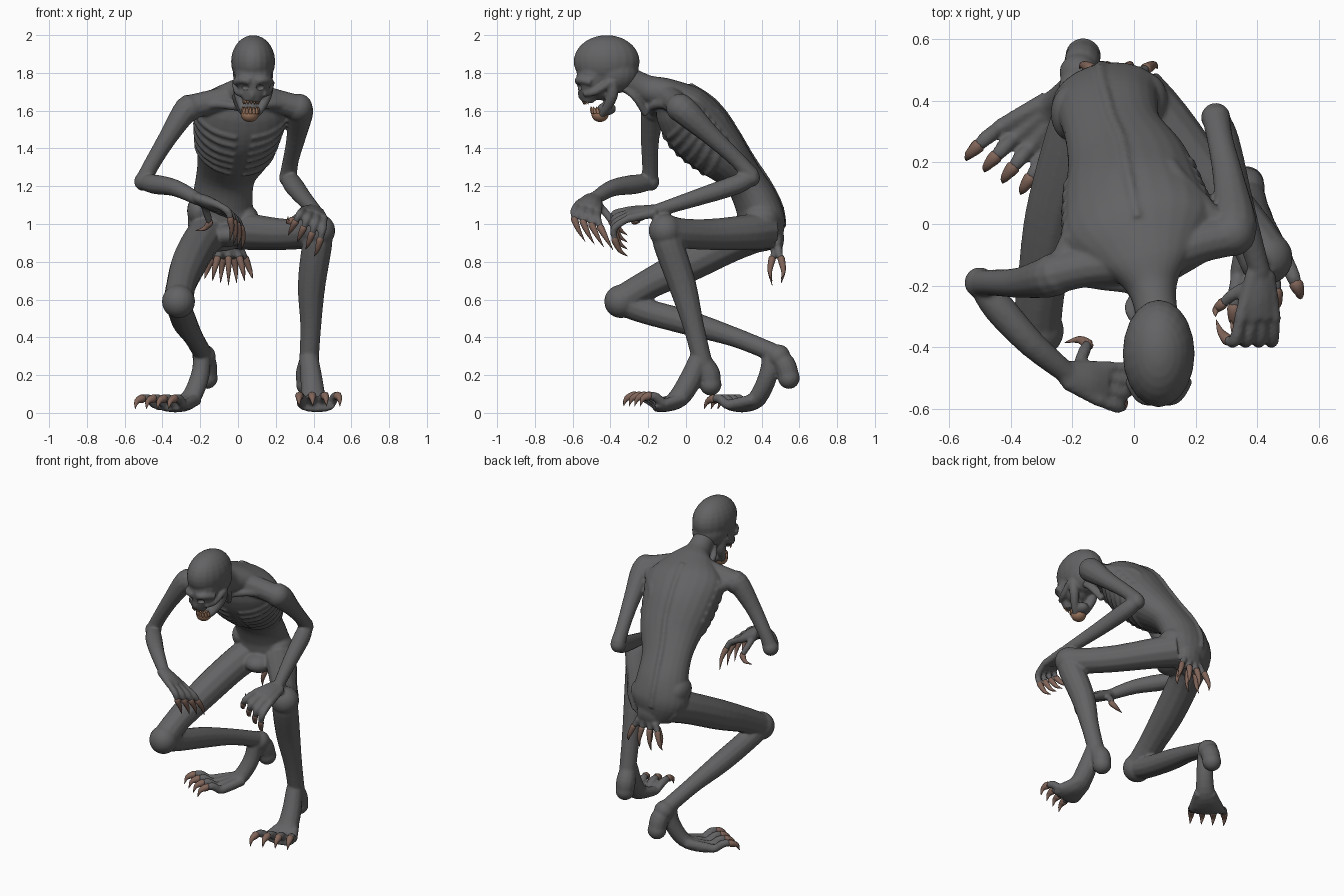
import bpy, bmesh, math
from mathutils import Vector, Matrix


def material(name, rgb):
    m = bpy.data.materials.new(name)
    m.diffuse_color = (*rgb, 1)
    return m


SKIN = material("ash grey skin", (0.124, 0.124, 0.129))
HORN = material("brown horn", (0.22, 0.13, 0.10))
GUM = material("tan mouth bone", (0.33, 0.18, 0.11))


def spline(pts, t):
    """Catmull-Rom sample of n-dimensional points."""
    i = min(int(t), len(pts) - 2)
    u = t - i
    p = [Vector(pts[max(0, min(len(pts) - 1, i + k))]) for k in (-1, 0, 1, 2)]
    return 0.5 * (2 * p[1] + (p[2] - p[0]) * u + (2 * p[0] - 5 * p[1] + 4 * p[2] - p[3]) * u * u
                  + (3 * p[1] - p[0] - 3 * p[2] + p[3]) * u ** 3)


def frame(pts, t, side):
    """Centre, side, back and radii at t along a path."""
    c = spline(pts, t)
    e = len(pts) - 1
    tan = (spline(pts, min(t + .05, e)) - spline(pts, max(t - .05, 0)))
    tan = Vector(tan[:3]).normalized()
    s = (side - tan * side.dot(tan)).normalized()
    return Vector(c[:3]), s, tan.cross(s), c[3], c[4]


def tube(bm, pts, side=None, sides=12, steps=4):
    """Closed tube through (x, y, z, r) or (x, y, z, half_width, half_depth)."""
    pts = [tuple(p) if len(p) == 5 else (*p, p[3]) for p in pts]
    if side is None:
        ts = [(Vector(b[:3]) - Vector(a[:3])).normalized() for a, b in zip(pts, pts[1:])]
        k = min(range(3), key=lambda a: max(abs(t[a]) for t in ts))
        side = Vector([float(a == k) for a in range(3)])
    rings = []
    for n in range((len(pts) - 1) * steps + 1):
        c, s, b, w, d = frame(pts, n / steps, Vector(side))
        w, d = max(w, .001), max(d, .001)
        rings.append([bm.verts.new(c + s * w * math.cos(a) + b * d * math.sin(a))
                      for a in (2 * math.pi * j / sides for j in range(sides))])
    for r, q in zip(rings, rings[1:]):
        for j in range(sides):
            bm.faces.new((r[j - 1], r[j], q[j], q[j - 1]))
    bm.faces.new(rings[0][::-1])
    bm.faces.new(rings[-1])


def ball(bm, c, r):
    r = r if isinstance(r, tuple) else (r, r, r)
    bmesh.ops.create_uvsphere(bm, u_segments=20, v_segments=14, radius=1,
                              matrix=Matrix.Translation(c) @ Matrix.Diagonal((*r, 1)))


def finish(bm, name, mat, voxel=0, smooth=3):
    bmesh.ops.recalc_face_normals(bm, faces=bm.faces)
    me = bpy.data.meshes.new(name)
    bm.to_mesh(me)
    bm.free()
    ob = bpy.data.objects.new(name, me)
    bpy.context.collection.objects.link(ob)
    me.materials.append(mat)
    for p in me.polygons:
        p.use_smooth = True
    if voxel:
        m = ob.modifiers.new("fuse", 'REMESH')
        m.mode, m.voxel_size, m.use_smooth_shade = 'VOXEL', voxel, True
        m = ob.modifiers.new("soften", 'SMOOTH')
        m.factor, m.iterations = 0.5, smooth
    return ob


def digit(skin, horn, base, j1, j2, c1, c2, r):
    """One finger or toe with two bones and a hooked claw; offsets add up."""
    p = [Vector(base)]
    for o in (j1, j2, c1, c2):
        p.append(p[-1] + Vector(o))
    tube(skin, [(*p[0], r * 1.1), (*p[1], r * 1.15), (*p[2], r * .9)], sides=8)
    tube(horn, [(*p[2].lerp(p[1], .3), r * .8), (*p[2], r * 1.05), (*p[3], r * .65), (*p[4], .001)],
         sides=8, steps=3)


def digits(skin, horn, root, knuckle, across, fan, j1, j2, c1, c2, r):
    """Palm bones from root plus four fanned digits."""
    for s in (-1.5, -.5, .5, 1.5):
        base = Vector(knuckle) + Vector(across) * s
        f = Vector(fan) * s
        tube(skin, [(*(Vector(root) + Vector(across) * s * .4), r * 1.5),
                    (*base, r * 1.25)], sides=8)
        digit(skin, horn, base, Vector(j1) + f, Vector(j2) + f * .7, Vector(c1) + f * .5, c2, r)


body, claws = bmesh.new(), bmesh.new()

# torso, pelvis to neck
TWIST = Vector((1, .2, 0))
torso = [(-.07, .43, .87, .10, .07), (-.085, .405, .99, .18, .12), (-.085, .375, 1.11, .165, .115),
         (-.065, .295, 1.25, .16, .105), (-.02, .175, 1.38, .205, .145), (0, .065, 1.50, .235, .17),
         (.02, -.03, 1.615, .245, .145), (.04, -.11, 1.685, .16, .09), (.06, -.21, 1.715, .08, .075),
         (.08, -.33, 1.775, .068, .07)]
tube(body, torso, TWIST, 24, 5)

# ribs on both sides, shallow
for k in range(6):
    for sx in (-1, 1):
        rib = []
        for a in (-80, -55, -30, -5, 20):
            a = math.radians(a)
            c, s, b, w, d = frame(torso, 4.25 + k * .32 + .4 * math.sin(a), TWIST)
            p = c + (s * sx * w * math.cos(a) + b * d * math.sin(a)) * .965
            rib.append((*p, .017))
        tube(body, rib, sides=8)

# spine ridge
tube(body, [(*(c + b * d * .97), .017) for c, s, b, w, d in
            (frame(torso, .8 + i * .8, TWIST) for i in range(8))], sides=8)

# shoulder bridges, collarbones and shoulder blades
for sh, blade in (((.31, -.04, 1.62), (.13, .15, 1.58)), ((-.25, -.16, 1.62), (-.14, .08, 1.58))):
    tube(body, [(.05, -.12, 1.69, .07), (*(Vector((.05, -.10, 1.69)).lerp(Vector(sh), .6)), .065), (*sh, .065)])
    tube(body, [(.04, -.21, 1.61, .02), (*(Vector((.04, -.22, 1.65)).lerp(Vector(sh), .5)), .025), (*sh, .03)])
    tube(body, [(*sh, .04), (*blade, .04), (blade[0] * .9, blade[1] + .08, 1.46, .02)])

# neck tendons
for x in (-.015, .12):
    tube(body, [(x * .6 + .04, -.34, 1.73, .02), (x, -.27, 1.67, .018), (.04 + x * .3, -.21, 1.58, .02)])

# arms
tube(body, [(.30, -.05, 1.63, .06), (.325, -.01, 1.60, .075), (.31, .13, 1.47, .053), (.28, .27, 1.34, .043),
            (.265, .35, 1.25, .047)])
tube(body, [(.265, .35, 1.25, .04), (.29, .27, 1.21, .052), (.345, .06, 1.14, .045), (.41, -.16, 1.07, .034)])
tube(body, [(-.23, -.15, 1.62, .06), (-.27, -.17, 1.61, .068), (-.37, -.19, 1.46, .05), (-.46, -.19, 1.31, .043),
            (-.505, -.19, 1.22, .045)])
tube(body, [(-.50, -.19, 1.22, .04), (-.44, -.27, 1.21, .052), (-.33, -.39, 1.19, .045), (-.21, -.49, 1.13, .034)])

# rounded joints: shoulders, elbows, knees, heels
for c, r in (((.32, -.03, 1.615), .075), ((-.26, -.165, 1.61), .07), ((.265, .345, 1.245), .048),
             ((-.50, -.19, 1.225), .05), ((-.315, -.345, .59), .088), ((.427, -.11, .965), .088),
             ((-.165, .545, .185), .058), ((-.18, .49, .30), .062), ((.365, .13, .15), .058)):
    ball(body, c, r)

# hands
digits(body, claws, (.41, -.16, 1.07), (.40, -.31, 1.05), (.037, 0, -.015), (.004, 0, -.010),
       (-.012, -.07, -.035), (-.02, .005, -.055), (-.018, .025, -.045), (-.015, .04, -.03), .018)
digit(body, claws, (.37, -.2, 1.06), (-.05, -.03, -.02), (-.035, -.03, -.02), (-.02, -.02, -.01), (0, -.02, .03), .018)
tube(body, [(.41, -.15, 1.07, .04, .03), (.40, -.24, 1.06, .06, .033), (.40, -.31, 1.05, .065, .024)], (1, 0, -.3))
digits(body, claws, (-.21, -.49, 1.13), (-.09, -.52, 1.08), (.012, .036, -.015), (.004, .006, 0),
       (.06, -.01, -.035), (.018, .01, -.045), (.01, .025, -.055), (-.012, .035, -.06), .018)
digit(body, claws, (-.18, -.46, 1.10), (.02, .05, -.06), (.01, .02, -.035), (-.03, .015, -.03), (-.045, -.01, -.01), .018)
tube(body, [(-.23, -.48, 1.14, .04, .03), (-.15, -.51, 1.11, .06, .034), (-.09, -.52, 1.08, .065, .024)], (.3, 1, -.3))

# bent leg, lower side
tube(body, [(-.14, .40, .97, .11), (-.20, .24, .90, .10), (-.26, .02, .79, .095), (-.30, -.20, .68, .08),
            (-.315, -.33, .60, .08)])
tube(body, [(-.315, -.34, .59, .075), (-.305, -.22, .54, .068), (-.28, .02, .475, .066), (-.235, .26, .40, .052),
            (-.19, .46, .32, .05)])
tube(body, [(-.185, .46, .31, .045), (-.17, .52, .26, .058), (-.165, .545, .185, .055)])
tube(body, [(-.19, .45, .32, .045), (-.20, .435, .20, .05), (-.25, .38, .08, .06, .045),
            (-.32, .31, .035, .09, .032), (-.365, .255, .035, .095, .025)], (.8, -.6, 0))
digits(body, claws, (-.25, .38, .07), (-.36, .265, .04), (.05, -.032, 0), (.004, -.002, 0),
       (-.035, -.035, .035), (-.028, -.032, .0), (-.025, -.03, -.015), (-.008, -.018, -.04), .022)

# planted leg, raised knee
tube(body, [(0, .42, .97, .105), (.10, .32, .955, .095), (.25, .13, .945, .083), (.37, -.02, .95, .08),
            (.42, -.10, .965, .085)])
tube(body, [(.425, -.11, .97, .07), (.42, -.095, .90, .08), (.39, -.02, .68, .074), (.385, .04, .46, .056),
            (.375, .09, .26, .052)])
tube(body, [(.375, .08, .28, .05), (.365, .12, .21, .06), (.365, .13, .15, .055)])
tube(body, [(.375, .07, .29, .052), (.39, .02, .17, .06), (.40, -.04, .08, .068, .055),
            (.415, -.12, .035, .09, .032), (.42, -.17, .035, .095, .025)], (1, .2, 0))
digits(body, claws, (.395, -.02, .08), (.415, -.14, .045), (.052, .016, 0), (.009, .006, 0),
       (.006, -.055, .04), (.005, -.042, .005), (.004, -.035, -.015), (.002, -.015, -.04), .022)

# pelvis bones and groin
ball(body, (-.21, .36, 1.07), (.06, .09, .08))
ball(body, (.04, .40, 1.03), (.07, .09, .07))
ball(body, (-.05, .30, .94), (.09, .10, .06))

# hanging tail fan
tube(body, [(-.06, .46, 1.0, .07, .05), (-.05, .485, .92, .075, .035), (-.05, .48, .86, .08, .025)], (1, 0, 0))
for i in range(7):
    s = (i - 3) / 3
    y = .012 * (-1) ** i
    digit(body, claws, (-.05 + .06 * s, .48 + y, .87), (.015 * s, 0, -.03), (.015 * s, y, -.025),
          (.025 * s, y, -.065), (.012 * s, -y, -.075 + .035 * abs(s)), .0185)

finish(body, "body", SKIN, .0085, 3)
finish(claws, "claws", HORN)

# head: skull, face, brow, cheeks and jaw bars
head = bmesh.new()
HX = .08
ball(head, (HX, -.42, 1.86), (.117, .175, .14))
ball(head, (HX, -.38, 1.80), (.108, .13, .11))
ball(head, (HX - .003, -.45, 1.73), (.088, .09, .075))
tube(head, [(HX, -.47, 1.82, .10, .11), (HX, -.50, 1.74, .092, .085), (HX - .005, -.515, 1.69, .065, .055),
            (HX - .01, -.52, 1.645, .045, .032)], (1, 0, 0), 16)
tube(head, [(HX, -.545, 1.73, .016), (HX - .005, -.56, 1.69, .014), (HX - .008, -.55, 1.66, .012)])
for s in (-1, 1):
    tube(head, [(HX + s * .015, -.575, 1.755, .018), (HX + s * .06, -.56, 1.762, .02), (HX + s * .095, -.50, 1.75, .02)])
    tube(head, [(HX + s * .05, -.54, 1.69, .018), (HX + s * .08, -.48, 1.70, .02), (HX + s * .095, -.40, 1.75, .02)])
    tube(head, [(HX + s * .08, -.39, 1.76, .03), (HX + s * .07, -.39, 1.68, .03),
                (HX - .008 + s * .04, -.43, 1.60, .022), (HX - .015, -.465, 1.56, .018)])
ball(head, (HX - .012, -.42, 1.61), (.045, .05, .035))
skull = finish(head, "head", SKIN, .008, 3)

# eye sockets
cut = bmesh.new()
for s in (-1, 1):
    ball(cut, (HX - .003 + s * .044, -.58, 1.722), (.026, .035, .018))
cutter = finish(cut, "eye_socket_cutter", SKIN)
cutter.hide_render = True
cutter.display_type = 'WIRE'
m = skull.modifiers.new("eye sockets", 'BOOLEAN')
m.operation, m.object = 'DIFFERENCE', cutter

# open mouth: lower lip bone and teeth
mouth = bmesh.new()
ball(mouth, (HX - .018, -.455, 1.58), (.047, .045, .04))
for i in range(7):
    a = math.pi * (i + .5) / 7
    x, y = HX - .014 + .042 * math.cos(a), -.455 - .04 * math.sin(a)
    tube(mouth, [(x, y, 1.585, .010), (x, y - .006, 1.605, .008), (x, y - .01, 1.622, .001)], sides=6)
    x, y = HX - .01 + .04 * math.cos(a), -.515 - .028 * math.sin(a)
    tube(mouth, [(x, y, 1.66, .008), (x, y, 1.645, .007), (x, y + .004, 1.632, .001)], sides=6)
finish(mouth, "mouth_and_teeth", GUM)
